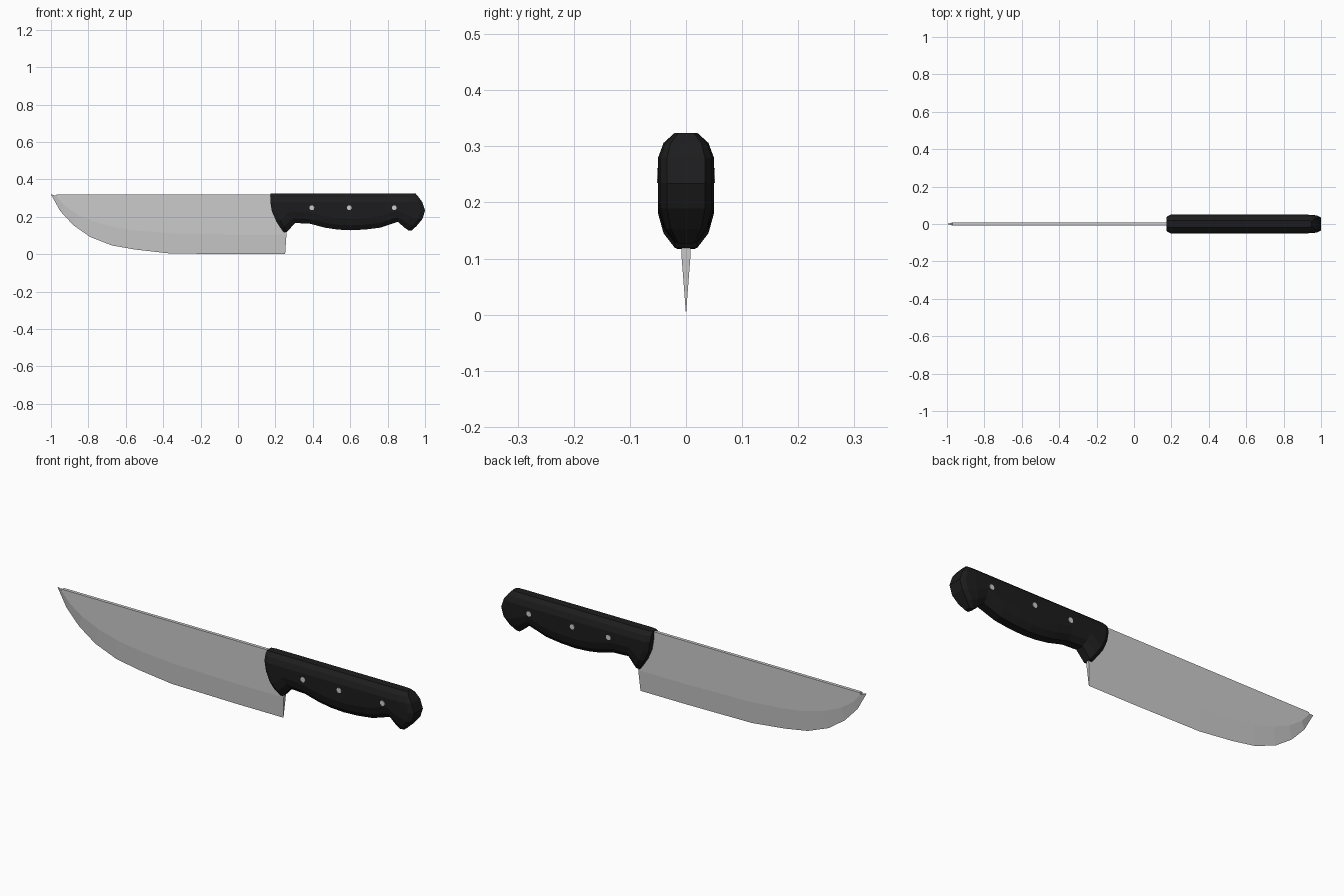
import bpy, bmesh
from math import sin, pi, radians

if "Cube" in bpy.data.objects:
    bpy.data.objects.remove(bpy.data.objects["Cube"])


def loft(name, halves):
    """Skin half-sections, mirrored across y, from one end to the other."""
    bm = bmesh.new()
    rings = []
    for half in halves:
        left = [bm.verts.new(p) for p in half]
        right = [bm.verts.new((x, -y, z)) for x, y, z in reversed(half)]
        rings.append(left + right)
    n = len(rings[0])
    for a, b in zip(rings, rings[1:]):
        for i in range(n):
            j = (i + 1) % n
            bm.faces.new((a[i], a[j], b[j], b[i]))
    for r in (rings[0], rings[-1]):
        for i in range(n // 2 - 1):
            bm.faces.new((r[i], r[i + 1], r[n - 2 - i], r[n - 1 - i]))
    bmesh.ops.remove_doubles(bm, verts=bm.verts, dist=1e-5)
    bmesh.ops.recalc_face_normals(bm, faces=bm.faces)
    mesh = bpy.data.meshes.new(name)
    bm.to_mesh(mesh)
    bm.free()
    obj = bpy.data.objects.new(name, mesh)
    bpy.context.collection.objects.link(obj)
    return obj


# Blade: flat upper body with a long taper down to the cutting edge
# columns: spine x, bevel x, bevel z, edge x, edge z
BLADE = [
    (-0.97, -0.972, 0.312, -1.0, 0.32),
    (-0.93, -0.93, 0.262, -0.95, 0.23),
    (-0.86, -0.86, 0.214, -0.88, 0.155),
    (-0.77, -0.77, 0.175, -0.79, 0.092),
    (-0.66, -0.66, 0.145, -0.675, 0.047),
    (-0.54, -0.54, 0.127, -0.55, 0.025),
    (-0.36, -0.36, 0.112, -0.365, 0.004),
    (0.0, 0.0, 0.105, 0.0, 0.0),
    (0.27, 0.259, 0.105, 0.252, 0.0),
]
T = 0.008
loft("blade", [[(sx, T, 0.32), (bx, T, bz), (ex, 0, ez)]
               for sx, bx, bz, ex, ez in BLADE])

# Handle: rounded section swept along its grip profile
# stations: top x, bottom x, bottom z, bow of the section along x, width scale
TOP = 0.324
HANDLE = [
    (0.173, 0.245, 0.117, -0.025, 0.75),
    (0.195, 0.262, 0.119, -0.022, 1),
    (0.27, 0.305, 0.167, -0.01, 1),
    (0.37, 0.385, 0.163, 0, 1),
    (0.46, 0.465, 0.142, 0, 1),
    (0.53, 0.53, 0.132, 0, 1),
    (0.60, 0.60, 0.128, 0, 1),
    (0.68, 0.68, 0.132, 0, 1),
    (0.76, 0.76, 0.142, 0, 1),
    (0.85, 0.855, 0.173, 0, 1),
    (0.91, 0.89, 0.142, 0.025, 1),
    (0.938, 0.91, 0.128, 0.052, 0.92),
    (0.95, 0.93, 0.127, 0.06, 0.68),
]


def handle_half(xt, xb, zb, bow, w):
    pts = [(0.02, TOP), (0.04, TOP - 0.018), (0.05, TOP - 0.045),
           (0.05, (TOP - 0.045 + zb + 0.062) / 2),
           (0.05, zb + 0.062), (0.04, zb + 0.026), (0.02, zb)]
    out = []
    for y, z in pts:
        t = (TOP - z) / (TOP - zb)
        out.append((xt + (xb - xt) * t + bow * sin(pi * t), y * w, z))
    return out


handle = loft("handle", [handle_half(*s) for s in HANDLE])
black = bpy.data.materials.new("black_plastic")
black.diffuse_color = (0.012, 0.012, 0.013, 1)
black.use_nodes = True
black.node_tree.nodes["Principled BSDF"].inputs["Base Color"].default_value = black.diffuse_color
handle.data.materials.append(black)

# Rivets through the handle
for i, x in enumerate((0.395, 0.595, 0.835)):
    bpy.ops.mesh.primitive_cylinder_add(
        vertices=12, radius=0.013, depth=0.103,
        location=(x, 0, 0.248), rotation=(radians(90), 0, 0))
    bpy.context.object.name = f"rivet_{i + 1}"
